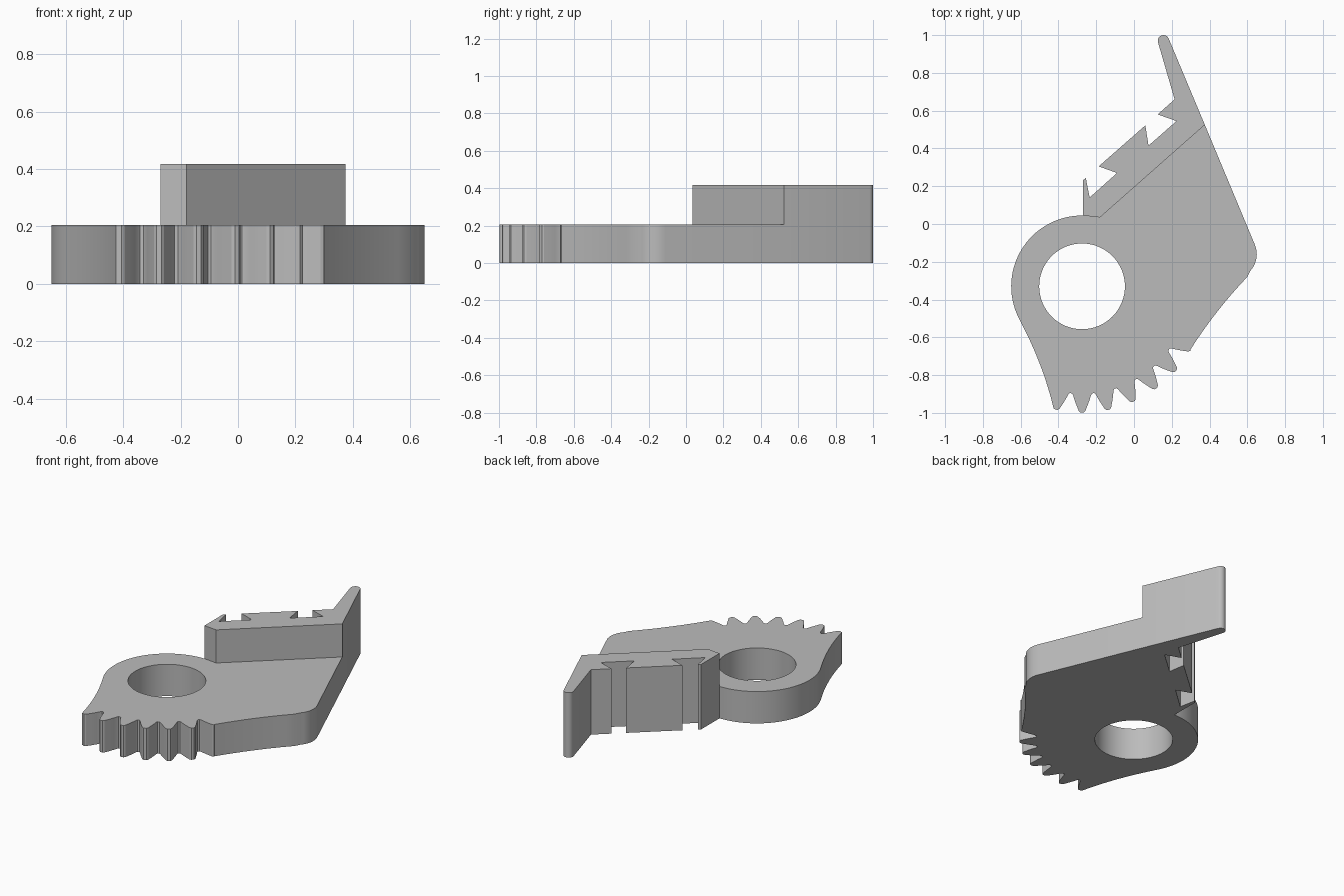
import bpy, bmesh, math

cube = bpy.data.objects.get("Cube")
if cube:
    bpy.data.objects.remove(cube, do_unlink=True)

PLATE_Z, BLOCK_Z = 0.205, 0.418
PIVOT = (-0.275, -0.33)


def polar(r, deg, c=PIVOT):
    a = math.radians(deg)
    return (c[0] + r * math.cos(a), c[1] + r * math.sin(a))


def arc(r, start, end, n, c=PIVOT):
    return [polar(r, start + (end - start) * i / n, c) for i in range(n + 1)]


def bow(a, m, b, n=8):
    """Curve from a to b passing through m at its middle."""
    k = [2 * m[i] - (a[i] + b[i]) / 2 for i in (0, 1)]
    return [tuple((1 - t) ** 2 * a[i] + 2 * t * (1 - t) * k[i] + t * t * b[i] for i in (0, 1))
            for t in (j / n for j in range(n + 1))]


# Gear teeth: half a tooth at each end, five whole teeth between
half_tooth = [(0.7, 0.668), (1.5, 0.66), (2.7, 0.63), (3.9, 0.6), (4.7, 0.578), (5.4, 0.569)]
teeth = []
for i in range(7):
    mid = 258 + 12 * i
    if i > 0:
        teeth += [polar(r, mid - d) for d, r in reversed(half_tooth)]
    if i < 6:
        teeth += [polar(r, mid + d) for d, r in half_tooth]

# Plate edge: ring, hollow flank, teeth, lower side, rounded corner
ring = arc(0.375, 89.3, 209, 32)
flank = bow(ring[-1], (-0.497, -0.745), (-0.425, -0.978))
lower = bow((0.298, -0.666), (0.44, -0.465), (0.6, -0.28))
corner = arc(0.13, -42, 23, 8, (0.52, -0.16))
shoulder = (0.375, 0.525)
plate_edge = ring + flank[1:] + teeth + lower + corner[0:] + [shoulder]

# Block edge: pointed arm with a round tip, then two dovetail grooves
tip = arc(0.03, 23, 196, 10, (0.156, 0.97))
grooves = [(0.215, 0.66), (0.125, 0.58), (0.225, 0.545), (0.077, 0.415),
           (0.06, 0.522), (-0.187, 0.305), (-0.09, 0.27), (-0.235, 0.14),
           (-0.255, 0.243), (-0.27, 0.232)]
block_edge = [shoulder] + tip + grooves + [ring[0]]
step = [ring[0], (-0.18, 0.035), shoulder]
hole = arc(0.227, 0, 360, 64)[:-1]

bm = bmesh.new()


def wall(path, z0, z1):
    lo = [bm.verts.new((x, y, z0)) for x, y in path]
    hi = [bm.verts.new((x, y, z1)) for x, y in path]
    for i in range(len(path) - 1):
        bm.faces.new((lo[i], lo[i + 1], hi[i + 1], hi[i]))


def cap(loops, z):
    edges = []
    for loop in loops:
        vs = [bm.verts.new((x, y, z)) for x, y in loop]
        edges += [bm.edges.new((vs[i - 1], vs[i])) for i in range(len(vs))]
    up = 1 if z > 0 else -1
    bmesh.ops.triangle_fill(bm, edges=edges, use_beauty=True, normal=(0, 0, up))


# Walls, then the flat faces
wall(plate_edge, 0, PLATE_Z)
wall(hole + hole[:1], 0, PLATE_Z)
wall(block_edge, 0, BLOCK_Z)
wall(step, PLATE_Z, BLOCK_Z)
cap([plate_edge + block_edge[1:-1], hole], 0)
cap([plate_edge + step[1:2], hole], PLATE_Z)
cap([block_edge + step[1:2]], BLOCK_Z)
bmesh.ops.remove_doubles(bm, verts=bm.verts, dist=0.0005)
bmesh.ops.recalc_face_normals(bm, faces=bm.faces)

mesh = bpy.data.meshes.new("toothed_lever")
bm.to_mesh(mesh)
bm.free()
lever = bpy.data.objects.new("toothed_lever", mesh)
bpy.context.collection.objects.link(lever)

# Plain grey
grey = bpy.data.materials.new("light_grey")
grey.use_nodes = True
colour = (0.5, 0.5, 0.5, 1)
grey.diffuse_color = colour
grey.node_tree.nodes["Principled BSDF"].inputs["Base Color"].default_value = colour
mesh.materials.append(grey)

bpy.ops.object.select_all(action='DESELECT')
lever.select_set(True)
bpy.context.view_layer.objects.active = lever
bpy.ops.object.shade_smooth_by_angle(angle=math.radians(25))
